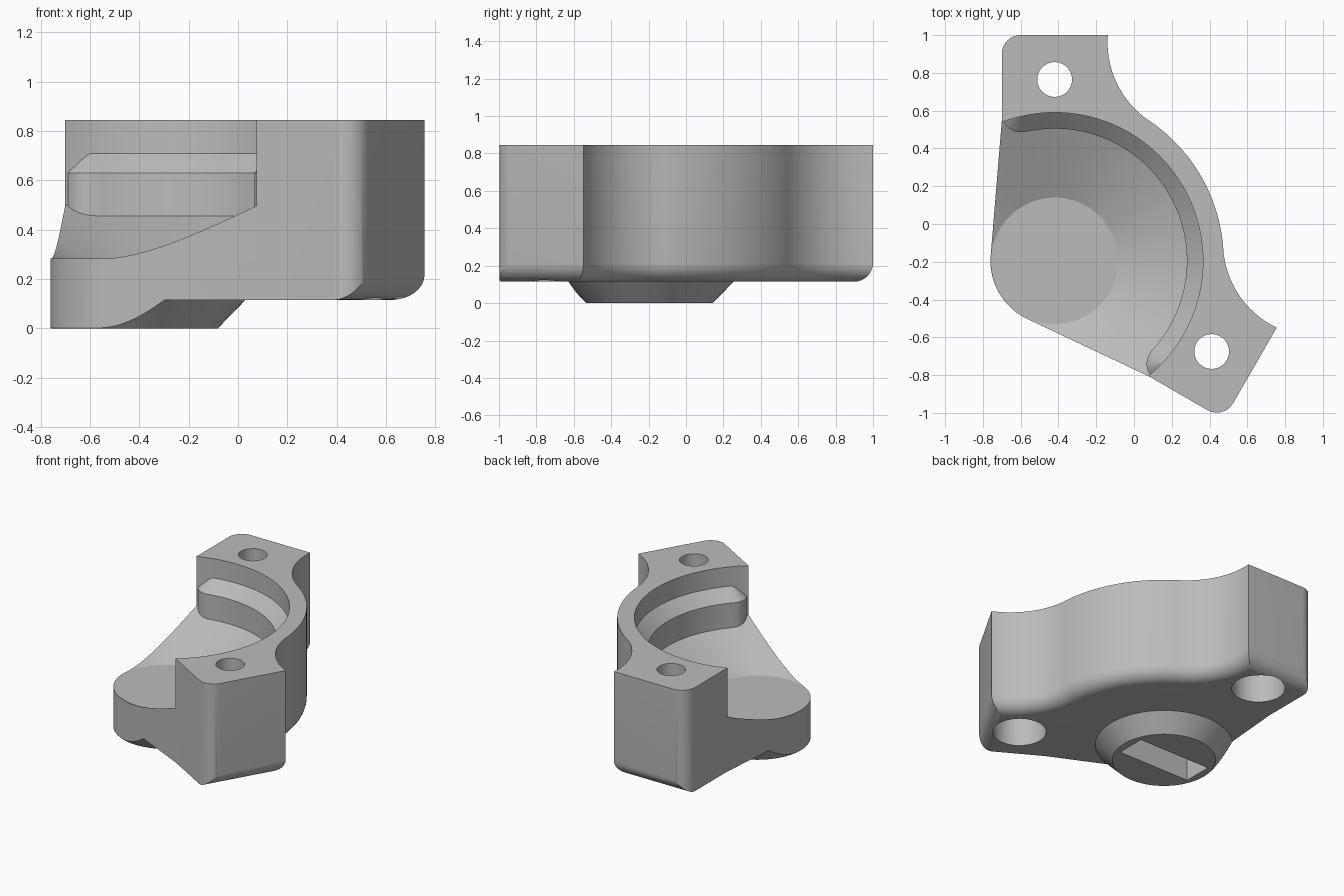
import bpy, bmesh
from math import sin, cos, asin, radians, degrees, hypot

CX, CY = -0.42, -0.195      # axis of the round bowl
BASE, TOP = 0.115, 0.845    # underside and top of the body
END = 1.195                 # distance of the lug end faces from the axis
MERGE = 0.0005              # outline points closer than this become one

if "Cube" in bpy.data.objects:
    bpy.data.objects.remove(bpy.data.objects["Cube"], do_unlink=True)

grey = bpy.data.materials.new("plain_grey")
grey.use_nodes = True
grey.diffuse_color = (0.5, 0.5, 0.5, 1)
grey.node_tree.nodes["Principled BSDF"].inputs["Base Color"].default_value = (0.5, 0.5, 0.5, 1)


def arc(x, y, r, a0, a1, n):
    steps = [radians(a0 + (a1 - a0) * i / n) for i in range(n + 1)]
    return [(x + r * cos(a), y + r * sin(a)) for a in steps]


def reflect(p):
    """Mirror across the symmetry line, 30 degrees from x."""
    c, s = cos(radians(60)), sin(radians(60))
    return (p[0] * c + p[1] * s, p[0] * s - p[1] * c)


def mirrored(half):
    pts = []
    for p in half + [reflect(q) for q in reversed(half)]:
        if not pts or hypot(p[0] - pts[-1][0], p[1] - pts[-1][1]) > MERGE:
            pts.append(p)
    return pts


def loft(name, rings):
    """Solid through (outline, height) rings of equal point count."""
    bm = bmesh.new()
    loops = [[bm.verts.new((x + CX, y + CY, z)) for x, y in pts] for pts, z in rings]
    n = len(loops[0])
    for a, b in zip(loops, loops[1:]):
        for i in range(n):
            j = (i + 1) % n
            bm.faces.new((a[i], a[j], b[j], b[i]))
    bm.faces.new(loops[0][::-1])
    bm.faces.new(loops[-1])
    bmesh.ops.recalc_face_normals(bm, faces=bm.faces)
    mesh = bpy.data.meshes.new(name)
    bm.to_mesh(mesh)
    bm.free()
    mesh.materials.append(grey)
    ob = bpy.data.objects.new(name, mesh)
    bpy.context.collection.objects.link(ob)
    return ob


def turned(name, profile, centre=(0, 0), n=96):
    """Round solid from (radius, height) pairs."""
    full = 360 - 360 / n
    return loft(name, [(arc(*centre, r, 0, full, n - 1), z) for r, z in profile])


def combine(target, tool, operation):
    mod = target.modifiers.new(operation.lower(), 'BOOLEAN')
    mod.object, mod.operation, mod.solver = tool, operation, 'EXACT'
    bpy.context.view_layer.objects.active = target
    bpy.ops.object.modifier_apply(modifier=mod.name)
    bpy.data.objects.remove(tool, do_unlink=True)


def body_outline(d):
    """Back wall, hollow flank and lug end, moved inward by d."""
    stop = 180 - degrees(asin((END - d - 1.156) / (0.5 + d)))
    half = arc(0, 0, 0.895 - d, 31, 56, 14)
    half += arc(0.78, 1.156, 0.5 + d, 236, stop, 18)[1:]
    half += [(-0.6, END - d), (-0.9007, -0.52)]
    return mirrored(half)


def ledge_outline(d):
    """Curved ledge with rounded ends, its free edge moved back by d."""
    half = arc(0, 0, 0.7 + d, 31, 102.8, 36)
    half += arc(-0.18, 0.78, 0.099 - d, 268, 180, 10)
    half += arc(0, 0, 0.84, 102, 31, 36)
    return mirrored(half)


# Body with a rounded lower back edge
fillet = 0.1
rings = []
for i in range(9):
    a = radians(90 - 90 * i / 8)
    rings.append((body_outline(fillet * (1 - cos(a))), BASE + fillet * (1 - sin(a))))
rings.append((body_outline(0), TOP))
body = loft("bracket_body", rings)

# Tapered boss underneath
combine(body, turned("boss", [(0.338, 0), (0.45, BASE), (0.45, 0.2)]), 'UNION')

# Trim the open sides to straight flanks, rounded corners and a round nose
half = arc(0, 0, 2.2, 31, 32, 1) + [(0.3, 1.9), (-0.12, 1.5)]
half += arc(-0.18, END - 0.1, 0.1, 90, 180, 12) + [(-0.28, 0.74)]
half += arc(0, 0, 0.34, 175, 209, 12)
trim = mirrored(half)
combine(body, loft("trim", [(trim, -0.5), (trim, 1.5)]), 'INTERSECT')

# Bowl with a flat centre and conical floor
combine(body, turned("bowl", [(0.335, 0.28), (0.785, 0.497), (0.785, 1.2)], n=128), 'DIFFERENCE')

# Chamfered ledge around the bowl wall
ledge = loft("ledge", [(ledge_outline(0), 0.25), (ledge_outline(0), 0.63), (ledge_outline(0.086), 0.71)])
combine(body, ledge, 'UNION')

# Screw holes with wide recesses below
for centre in ((0, 0.96), reflect((0, 0.96))):
    combine(body, turned("recess", [(0.175, -0.2), (0.175, 0.55)], centre, 48), 'DIFFERENCE')
    combine(body, turned("screw_hole", [(0.092, 0.3), (0.092, 1.2)], centre, 48), 'DIFFERENCE')

# Slot in the boss
w, h = 0.285, 0.105
slot = [(-w, -h), (w, -h), (w, h), (-w, h)]
combine(body, loft("slot", [(slot, -0.2), (slot, 0.2)]), 'DIFFERENCE')

bpy.ops.object.select_all(action='DESELECT')
body.select_set(True)
bpy.context.view_layer.objects.active = body
bpy.ops.object.shade_smooth_by_angle(angle=radians(25))
